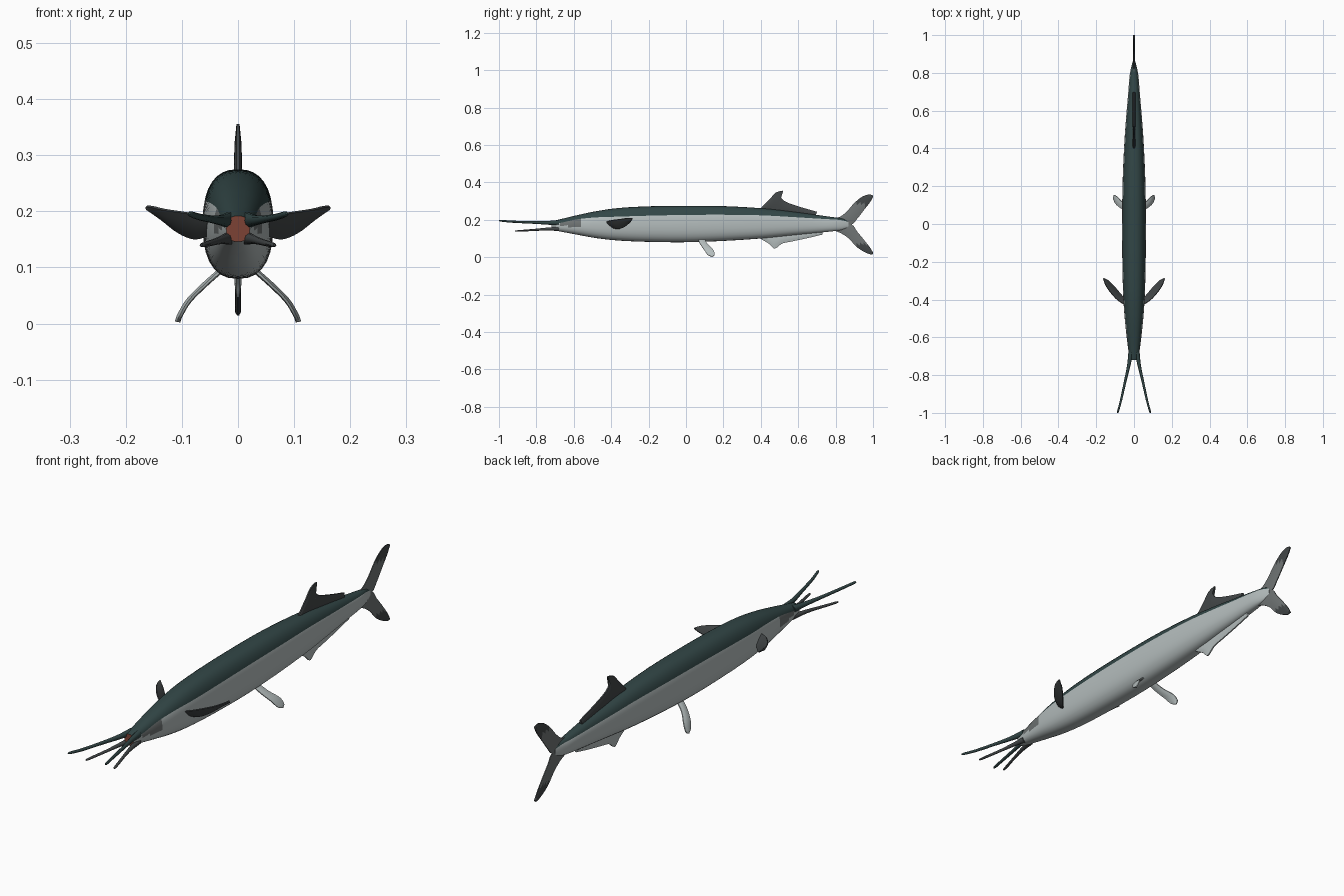
import bpy, math
from mathutils import Vector

if "Cube" in bpy.data.objects:
    bpy.data.objects.remove(bpy.data.objects["Cube"])


def material(name, rgb):
    m = bpy.data.materials.new(name)
    m.diffuse_color = (*rgb, 1)
    m.use_nodes = True
    m.node_tree.nodes["Principled BSDF"].inputs["Base Color"].default_value = m.diffuse_color
    return m


TEAL = material("dark teal back", (0.032, 0.062, 0.062))
PALE = material("pale silver belly", (0.46, 0.51, 0.51))
GREY = material("mid grey", (0.16, 0.175, 0.175))
DARK = material("charcoal fin", (0.055, 0.062, 0.064))
RED = material("mouth red", (0.20, 0.055, 0.035))


def spline(points, steps):
    """Catmull-Rom curve through the points (any dimension)."""
    pts = [Vector(p) for p in points]
    out = []
    for i in range(len(pts) - 1):
        a, b, c, d = pts[max(i - 1, 0)], pts[i], pts[i + 1], pts[min(i + 2, len(pts) - 1)]
        for k in range(steps):
            t = k / steps
            out.append(0.5 * (2 * b + (c - a) * t + (2 * a - 5 * b + 4 * c - d) * t * t
                              + (3 * b - a - 3 * c + d) * t ** 3))
    return out + [pts[-1]]


def build(name, verts, faces, mats, rule=None, angle=40):
    me = bpy.data.meshes.new(name)
    me.from_pydata([tuple(v) for v in verts], [], faces)
    for m in mats:
        me.materials.append(m)
    if rule:
        for p in me.polygons:
            p.material_index = rule(p.center, p.index)
    ob = bpy.data.objects.new(name, me)
    bpy.context.collection.objects.link(ob)
    bpy.ops.object.select_all(action='DESELECT')
    ob.select_set(True)
    bpy.context.view_layer.objects.active = ob
    bpy.ops.object.mode_set(mode='EDIT')
    bpy.ops.mesh.select_all(action='SELECT')
    bpy.ops.mesh.normals_make_consistent(inside=False)
    bpy.ops.object.mode_set(mode='OBJECT')
    bpy.ops.object.shade_smooth_by_angle(angle=math.radians(angle))
    return ob


def loft(rings):
    """Faces joining equal rings of vertices, with a cap at each end."""
    n = len(rings[0])
    faces = [(r * n + i, r * n + (i + 1) % n, (r + 1) * n + (i + 1) % n, (r + 1) * n + i)
             for r in range(len(rings) - 1) for i in range(n)]
    faces += [tuple(range(n)), tuple(range((len(rings) - 1) * n, len(rings) * n))]
    return [v for r in rings for v in r], faces


def fin(name, lead, trail, half, mats, rule=None, side=1, across=5):
    """Thin blade between a leading and a trailing edge, thickest mid-chord."""
    A, B = spline(lead, 4), spline(trail, 4)
    rings = []
    for i, (a, b) in enumerate(zip(A, B)):
        along = A[min(i + 1, len(A) - 1)] + B[min(i + 1, len(B) - 1)] - A[max(i - 1, 0)] - B[max(i - 1, 0)]
        nrm = along.cross(b - a).normalized()
        front, back = [], []
        for k in range(across):
            u = k / (across - 1)
            h = half * (0.4 + 0.6 * math.sin(math.pi * u))
            p = a.lerp(b, u)
            front.append(p + nrm * h)
            back.append(p - nrm * h)
        rings.append([Vector((v.x * side, v.y, v.z)) for v in front + back[::-1]])
    return build(name, *loft(rings), mats, rule)


def flat(points):
    return [(0, y, z) for y, z in points]


# Body stations: y, half width, bottom z, top z, height of the colour edge
stations = [
    (-0.72, 0.021, 0.146, 0.192, 0.175), (-0.66, 0.031, 0.135, 0.206, 0.186),
    (-0.58, 0.041, 0.120, 0.225, 0.203), (-0.48, 0.051, 0.102, 0.246, 0.213),
    (-0.36, 0.058, 0.089, 0.263, 0.217), (-0.20, 0.062, 0.082, 0.272, 0.222),
    (0.0, 0.063, 0.080, 0.275, 0.226), (0.20, 0.061, 0.087, 0.273, 0.227),
    (0.40, 0.053, 0.100, 0.262, 0.224), (0.55, 0.043, 0.115, 0.246, 0.216),
    (0.68, 0.032, 0.128, 0.229, 0.208), (0.78, 0.024, 0.138, 0.215, 0.202),
    (0.83, 0.015, 0.145, 0.208, 0.198), (0.87, 0.004, 0.160, 0.196, 0.188)]
TOP, LOW = 12, 18
rings = []
for y, w, z0, z1, zb in spline([s for s in stations], 5):
    zc, h = (z0 + z1) / 2, (z1 - z0) / 2
    e = 0.82
    s = max(-0.95, min(0.95, (zb - zc) / h))
    a0 = math.asin(abs(s) ** (1 / e)) * (1 if s > 0 else -1)
    angs = [a0 + (math.pi - 2 * a0) * i / TOP for i in range(TOP)]
    angs += [math.pi - a0 + (math.pi + 2 * a0) * i / LOW for i in range(LOW)]
    rings.append([Vector((w * math.copysign(abs(math.cos(a)) ** e, math.cos(a)), y,
                          zc + h * math.copysign(abs(math.sin(a)) ** e, math.sin(a)))) for a in angs])
count = (len(rings) - 1) * (TOP + LOW)


def body_rule(c, i):
    if i == count:
        return 3                                     # open mouth
    if i < count and i % (TOP + LOW) < TOP:
        return 0                                     # back
    if -0.68 < c.y < -0.57 and c.z > 0.165:
        return 2                                     # cheek patch
    return 1


build("body", *loft(rings), [TEAL, PALE, GREY, RED], body_rule)


# Split beak: two upper and two lower prongs
def prong(name, path, sizes, mat, side):
    P = spline(path, 4)
    S = spline([(a, b) for a, b in sizes], 4)
    rs = [[Vector((side * (p.x + s[0] * math.cos(t)), p.y, p.z + s[1] * math.sin(t)))
           for t in [math.tau * k / 10 for k in range(10)]] for p, s in zip(P, S)]
    build(name, *loft(rs), [mat])


for side, tag in ((1, "left"), (-1, "right")):
    prong("upper_beak_" + tag,
          [(0.016, -0.68, 0.184), (0.028, -0.75, 0.184), (0.046, -0.83, 0.186),
           (0.068, -0.93, 0.190), (0.084, -0.99, 0.195), (0.086, -1.0, 0.196)],
          [(0.014, 0.015), (0.009, 0.010), (0.007, 0.007), (0.006, 0.006), (0.005, 0.005), (0.002, 0.002)],
          TEAL, side)
    prong("lower_beak_" + tag,
          [(0.015, -0.68, 0.152), (0.027, -0.75, 0.150), (0.040, -0.81, 0.146),
           (0.055, -0.87, 0.142), (0.063, -0.905, 0.140), (0.065, -0.913, 0.140)],
          [(0.013, 0.012), (0.008, 0.008), (0.006, 0.006), (0.006, 0.005), (0.005, 0.004), (0.002, 0.002)],
          DARK, side)

    # Paired fins
    fin("pectoral_fin_" + tag,
        [(0.045, -0.43, 0.188), (0.09, -0.40, 0.197), (0.13, -0.355, 0.203),
         (0.152, -0.32, 0.208), (0.163, -0.288, 0.209)],
        [(0.045, -0.40, 0.160), (0.075, -0.365, 0.151), (0.105, -0.33, 0.162),
         (0.135, -0.30, 0.185), (0.158, -0.287, 0.203)],
        0.005, [DARK], side=side)
    fin("pelvic_fin_" + tag,
        [(0.03, 0.065, 0.095), (0.055, 0.075, 0.072), (0.085, 0.095, 0.042),
         (0.102, 0.115, 0.014), (0.107, 0.135, 0.003)],
        [(0.03, 0.10, 0.095), (0.06, 0.115, 0.07), (0.09, 0.145, 0.04),
         (0.105, 0.153, 0.015), (0.108, 0.143, 0.003)],
        0.005, [PALE], side=side)

# Dorsal fin with swept tip
fin("dorsal_fin",
    flat([(0.40, 0.262), (0.45, 0.313), (0.48, 0.345), (0.52, 0.355), (0.505, 0.332),
          (0.527, 0.300), (0.60, 0.272), (0.70, 0.243)]),
    flat([(0.40, 0.24), (0.43, 0.24), (0.455, 0.24), (0.475, 0.238), (0.50, 0.235),
          (0.54, 0.23), (0.60, 0.225), (0.69, 0.21)]),
    0.007, [DARK])

# Anal fin
fin("anal_fin",
    flat([(0.39, 0.103), (0.44, 0.074), (0.465, 0.050), (0.482, 0.049), (0.515, 0.073),
          (0.57, 0.085), (0.65, 0.102), (0.73, 0.121)]),
    flat([(0.39, 0.13), (0.43, 0.13), (0.455, 0.13), (0.475, 0.13), (0.515, 0.13),
          (0.57, 0.135), (0.65, 0.14), (0.73, 0.145)]),
    0.007, [PALE])

# Forked tail with dark tips
fork = [(0.76, 0.180), (0.82, 0.175), (0.885, 0.175)]
fin("tail_upper_lobe",
    flat([(0.76, 0.205), (0.82, 0.215), (0.86, 0.245), (0.90, 0.290), (0.94, 0.322),
          (0.975, 0.335), (0.998, 0.332)]),
    flat(fork + [(0.915, 0.205), (0.95, 0.250), (0.985, 0.295), (1.0, 0.322)]),
    0.005, [GREY, DARK], lambda c, i: int(c.z > 0.29 or c.y > 0.96))
fin("tail_lower_lobe",
    flat([(0.76, 0.150), (0.82, 0.132), (0.87, 0.100), (0.91, 0.057), (0.95, 0.030),
          (0.985, 0.015), (0.998, 0.016)]),
    flat(fork + [(0.915, 0.137), (0.95, 0.095), (0.985, 0.050), (1.0, 0.024)]),
    0.005, [GREY, DARK], lambda c, i: int(c.z < 0.07))
